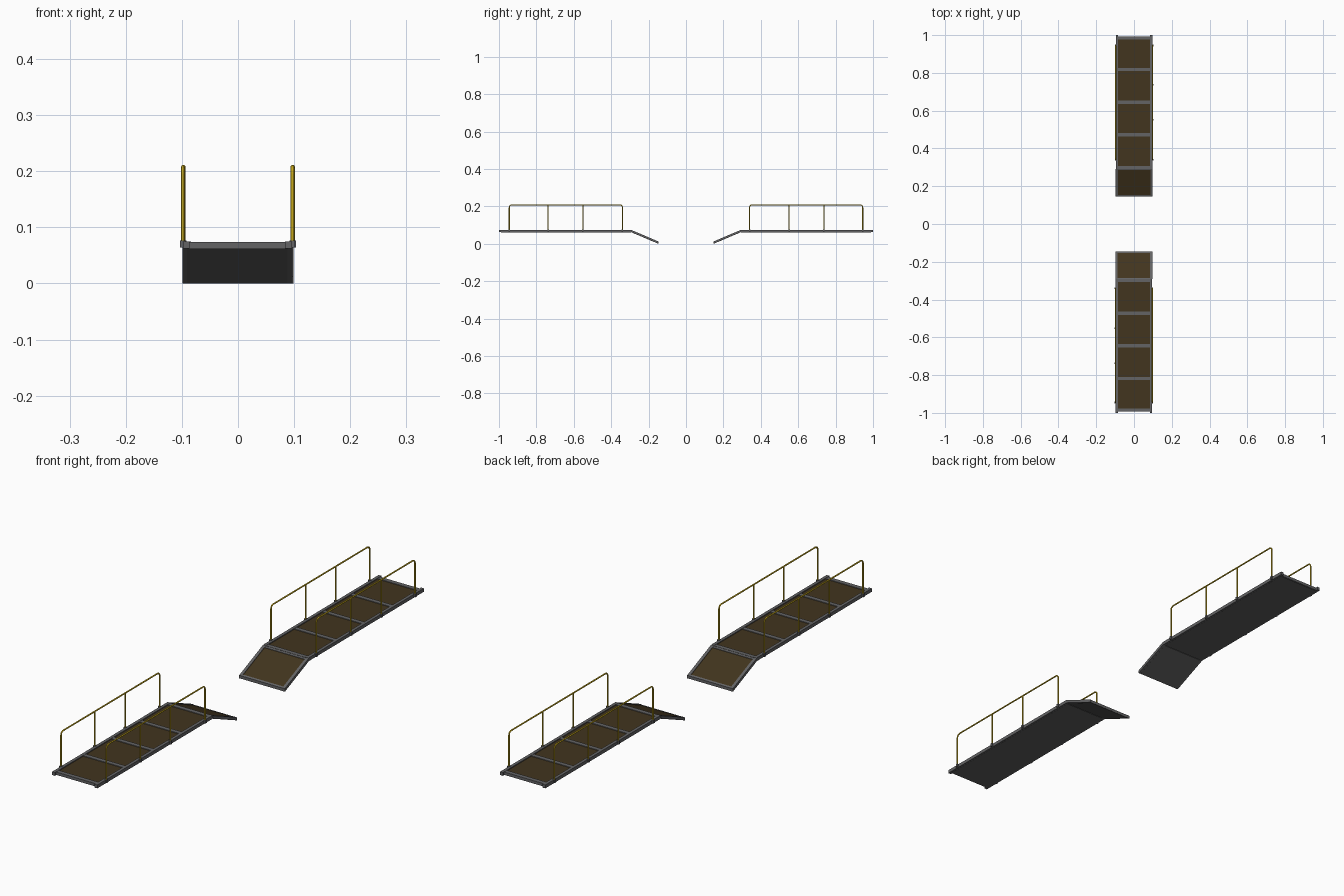
import bpy, bmesh, math
from mathutils import Vector, Matrix

if "Cube" in bpy.data.objects:
    bpy.data.objects.remove(bpy.data.objects["Cube"])


def material(name, rgb):
    m = bpy.data.materials.new(name)
    m.diffuse_color = (*rgb, 1)
    m.use_nodes = True
    m.node_tree.nodes["Principled BSDF"].inputs["Base Color"].default_value = m.diffuse_color
    return m


STEEL = material("grey steel", (0.125, 0.125, 0.128))
WOOD = material("brown planking", (0.054, 0.035, 0.013))
DARK = material("dark underside", (0.108, 0.108, 0.108))
YELLOW = material("yellow paint", (0.62, 0.43, 0.012))


def add(name, bm, mat, place):
    bm.transform(place)
    bmesh.ops.recalc_face_normals(bm, faces=bm.faces)
    me = bpy.data.meshes.new(name)
    bm.to_mesh(me)
    bm.free()
    me.materials.append(mat)
    ob = bpy.data.objects.new(name, me)
    bpy.context.collection.objects.link(ob)
    return ob


def boxes(name, spans, mat, place):
    """One object from (x0, x1, y0, y1, z0, z1) boxes."""
    bm = bmesh.new()
    for x0, x1, y0, y1, z0, z1 in spans:
        c = Vector((x0 + x1, y0 + y1, z0 + z1)) / 2
        s = Matrix.Diagonal((x1 - x0, y1 - y0, z1 - z0, 1))
        bmesh.ops.create_cube(bm, size=1, matrix=Matrix.Translation(c) @ s)
    return add(name, bm, mat, place)


def extrusion(name, profile, sides, mat, place):
    """Side profile in y,z extruded between each pair of x values."""
    bm = bmesh.new()
    n = len(profile)
    for x0, x1 in sides:
        a = [bm.verts.new((x0, y, z)) for y, z in profile]
        b = [bm.verts.new((x1, y, z)) for y, z in profile]
        bm.faces.new(a)
        bm.faces.new(b)
        for i in range(n):
            j = (i + 1) % n
            bm.faces.new((a[i], a[j], b[j], b[i]))
    return add(name, bm, mat, place)


def tube(name, points, r, mat, place, sides=8):
    """Round bar swept along a path lying in a plane of constant x."""
    bm = bmesh.new()
    rings = []
    for i, p in enumerate(points):
        t = (points[min(i + 1, len(points) - 1)] - points[max(i - 1, 0)]).normalized()
        u = Vector((1, 0, 0))
        v = t.cross(u)
        rings.append([bm.verts.new(p + r * (math.cos(k * math.tau / sides) * u
                                            + math.sin(k * math.tau / sides) * v))
                      for k in range(sides)])
    for a, b in zip(rings, rings[1:]):
        for k in range(sides):
            j = (k + 1) % sides
            bm.faces.new((a[k], a[j], b[j], b[k]))
    bm.faces.new(rings[0])
    bm.faces.new(rings[-1])
    for f in bm.faces:
        f.smooth = len(f.verts) == 4
    return add(name, bm, mat, place)


FOLD, TOE = 0.292, 0.146        # y of the ramp hinge and of its low end
TOP, LOW = 0.074, 0.062         # deck frame height
DROP = 0.062                    # fall of the ramp
POSTS = (0.34, 0.552, 0.737, 0.945)
RAIL_X, RAIL_Z, PIPE = 0.0975, 0.2085, 0.0028
INNER, OUTER = 0.085, 0.097     # side beam faces

for end, place in (("back", Matrix.Translation((0.001, 0, 0))),
                   ("front", Matrix.Translation((-0.001, 0, 0)) @ Matrix.Rotation(math.pi, 4, 'Z'))):
    # long side beams of the level deck
    boxes(end + "_side_beams", [(min(s * INNER, s * OUTER), max(s * INNER, s * OUTER), FOLD, 1.0, LOW, TOP + 0.001)
                                for s in (-1, 1)], STEEL, place)
    # cross bars between the planked bays
    boxes(end + "_cross_bars", [(-0.086, 0.086, y - 0.0085, y + 0.0085, LOW + 0.001, TOP)
                                for y in (0.2995, 0.473, 0.645, 0.818, 0.984)], STEEL, place)
    # planking and the sheet beneath it
    boxes(end + "_deck_planks", [(-0.0855, 0.0855, FOLD + 0.002, 0.985, 0.065, 0.0715)], WOOD, place)
    boxes(end + "_deck_underside", [(-0.09, 0.09, FOLD + 0.002, 0.99, 0.0615, 0.065)], DARK, place)

    # sloping ramp: side bars, end bars, planks and underside
    def slope(z0, z1, f0=0.0, f1=1.0):
        ya, yb = FOLD + (TOE - FOLD) * f0, FOLD + (TOE - FOLD) * f1
        return [(ya, z0 - DROP * f0), (ya, z1 - DROP * f0),
                (yb, z1 - DROP * f1), (yb, z0 - DROP * f1)]

    extrusion(end + "_ramp_side_bars", slope(LOW, TOP), ((-0.098, -0.0865), (0.0865, 0.098)), STEEL, place)
    for part, f0, f1 in (("hinge", 0, 0.05), ("toe", 0.95, 1)):
        extrusion(end + "_ramp_" + part + "_bar", slope(LOW + 0.001, TOP - 0.0005, f0, f1),
                  ((-0.087, 0.087),), STEEL, place)
    extrusion(end + "_ramp_planks", slope(0.065, 0.0715, 0.02, 0.98), ((-0.087, 0.087),), WOOD, place)
    extrusion(end + "_ramp_underside", slope(0.0615, 0.065, 0, 0.995), ((-0.0895, 0.0895),), DARK, place)

    # handrails: one bent pipe per side, inner posts and feet
    for side, s in (("left", -1), ("right", 1)):
        x, r = s * RAIL_X, 0.014
        path = [Vector((x, POSTS[0], TOP - 0.004))]
        for yc, start in ((POSTS[0] + r, 180), (POSTS[-1] - r, 90)):
            for k in range(6):
                a = math.radians(start - 18 * k)
                path.append(Vector((x, yc + r * math.cos(a), RAIL_Z - r + r * math.sin(a))))
        path.append(Vector((x, POSTS[-1], TOP - 0.004)))
        tube(f"{end}_{side}_handrail", path, PIPE, YELLOW, place)
        for i, y in enumerate(POSTS[1:-1]):
            tube(f"{end}_{side}_post_{i + 1}", [Vector((x, y, TOP - 0.004)), Vector((x, y, RAIL_Z))],
                 PIPE * 0.95, YELLOW, place)
        boxes(f"{end}_{side}_post_feet", [(x - 0.0045, x + 0.0045, y - 0.0045, y + 0.0045, LOW + 0.002, TOP + 0.003)
                                          for y in POSTS], STEEL, place)
